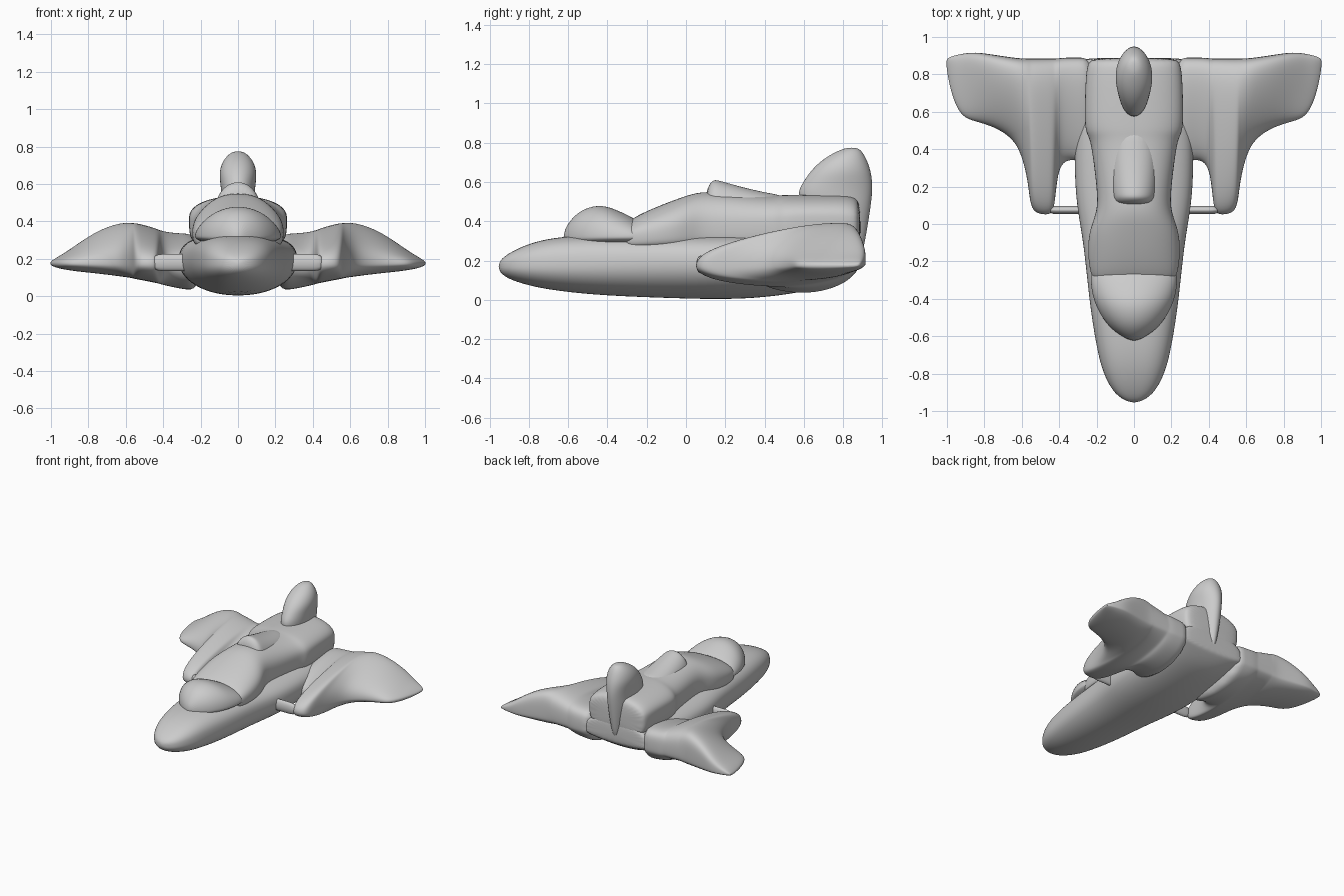
import bpy, bmesh, math


def loft(name, rings, mirror=False):
    """Skin a list of equal-length point rings, cap the ends and smooth."""
    bm = bmesh.new()
    vs = [[bm.verts.new(p) for p in r] for r in rings]
    n = len(vs[0])
    for a, b in zip(vs, vs[1:]):
        for i in range(n):
            j = (i + 1) % n
            bm.faces.new((a[i], a[j], b[j], b[i]))
    bm.faces.new(vs[0][::-1])
    bm.faces.new(vs[-1])
    bmesh.ops.recalc_face_normals(bm, faces=bm.faces)
    for f in bm.faces:
        f.smooth = True
    me = bpy.data.meshes.new(name)
    bm.to_mesh(me)
    bm.free()
    ob = bpy.data.objects.new(name, me)
    bpy.context.collection.objects.link(ob)
    if mirror:
        ob.modifiers.new("mirror", 'MIRROR').use_mirror_merge = False
    s = ob.modifiers.new("smooth", 'SUBSURF')
    s.levels = s.render_levels = 2
    return ob


def section(y, w, zb, zm, zt, top=2.0, low=2.0, n=28):
    """Cross-section with separate upper and lower superellipse halves."""
    pts = []
    for i in range(n):
        a = 2 * math.pi * i / n
        c, s = math.cos(a), math.sin(a)
        e = 2 / (top if s >= 0 else low)
        h = (zt - zm) if s >= 0 else (zm - zb)
        pts.append((w * math.copysign(abs(c) ** e, c), y,
                    zm + h * math.copysign(abs(s) ** e, s)))
    return pts


# Lower hull: y, half width, bottom, middle, top
hull = [(-.955, .02, .15, .17, .19), (-.92, .10, .11, .17, .23), (-.8, .168, .07, .17, .29),
        (-.65, .203, .043, .175, .323), (-.42, .24, .02, .18, .332), (-.1, .27, .008, .19, .335),
        (.1, .31, .002, .19, .335), (.3, .32, .003, .19, .335), (.5, .32, .022, .19, .335),
        (.7, .30, .06, .19, .335), (.8, .29, .1, .19, .335), (.87, .28, .15, .19, .335),
        (.89, .27, .17, .2, .33)]
loft("hull", [section(*h, top=2.7, low=2.1) for h in hull])

# Front bubble
bubble = [(-.625, .02, .35), (-.58, .10, .42), (-.52, .16, .467), (-.43, .21, .487),
          (-.35, .23, .457), (-.27, .235, .42), (-.2, .21, .37)]
loft("front_canopy", [section(y, w, .27, .32, t) for y, w, t in bubble])

# Cabin and rear body behind it
cabin = [(-.33, .20, .32, .37), (-.27, .235, .33, .42), (-.15, .25, .34, .475),
         (-.03, .24, .37, .52), (.06, .20, .39, .55), (.15, .195, .39, .55),
         (.32, .215, .39, .535), (.46, .235, .4, .53), (.49, .262, .41, .535),
         (.6, .265, .42, .535), (.78, .26, .42, .535), (.86, .25, .41, .53), (.89, .22, .4, .49)]
loft("upper_body", [section(y, w, .25, m, t, top=2.2, low=4) for y, w, m, t in cabin])

# Raised spine on the upper body
spine = [(.10, .10, .56), (.135, .115, .612), (.16, .12, .612), (.25, .125, .583),
         (.42, .12, .542), (.52, .08, .53)]
loft("spine", [section(y, w, .42, .47, t) for y, w, t in spine])

# Tail fin: z, front y, back y, half width
fin = [(.17, .72, .885, .03), (.3, .66, .915, .06), (.45, .6, .94, .085), (.54, .56, .952, .09),
       (.6, .595, .952, .095), (.66, .635, .943, .103), (.72, .70, .92, .085),
       (.76, .775, .895, .05), (.775, .82, .87, .02)]
rings = []
for z, yf, yb, w in fin:
    ring = []
    for i in range(20):
        a = 2 * math.pi * i / 20
        ring.append((w * math.cos(a), (yf + yb) / 2 + (yb - yf) / 2 * math.sin(a), z))
    rings.append(ring)
loft("tail_fin", rings)

# Wings: humped section with steep trailing face, lofted along the span
upper = [(0, 0), (.015, .2), (.1, .43), (.3, .68), (.55, .9), (.78, 1.02), (.92, .99),
         (.985, .8), (1, .45), (1, .05)]
lower = [(.985, -.1), (.9, -.55), (.7, -.9), (.45, -1.02), (.2, -.85), (.07, -.6), (.01, -.3)]
# x, front y, back y, bottom, top
span = [(.2, .28, .89, .02, .33), (.3, .345, .89, .035, .335), (.37, .34, .89, .05, .34),
        (.41, .28, .885, .06, .35), (.425, .07, .885, .065, .355), (.45, .045, .885, .07, .365),
        (.52, .05, .885, .085, .385), (.555, .09, .885, .09, .39), (.565, .22, .885, .095, .39),
        (.60, .37, .885, .1, .392), (.65, .46, .89, .107, .386), (.75, .52, .905, .12, .35),
        (.85, .548, .92, .13, .285), (.92, .57, .91, .14, .235), (.965, .66, .9, .15, .21),
        (.99, .76, .89, .16, .193), (1.003, .84, .88, .168, .183)]
rings = []
for x, yf, yb, zb, zt in span:
    ring = []
    for t, f in upper + lower:
        h = (zt - .175) if f >= 0 else (.175 - zb)
        ring.append((x, yf + (yb - yf) * t, .175 + f * h))
    rings.append(ring)
loft("wing", rings, mirror=True)

# Thin struts joining the wing prongs to the hull
strut = []
for x in (.22, .3, .38, .46):
    strut.append([(x, .075 + .025 * math.cos(k * math.pi / 4), .18 + .05 * math.sin(k * math.pi / 4))
                  for k in range(8)])
loft("wing_strut", strut, mirror=True)
